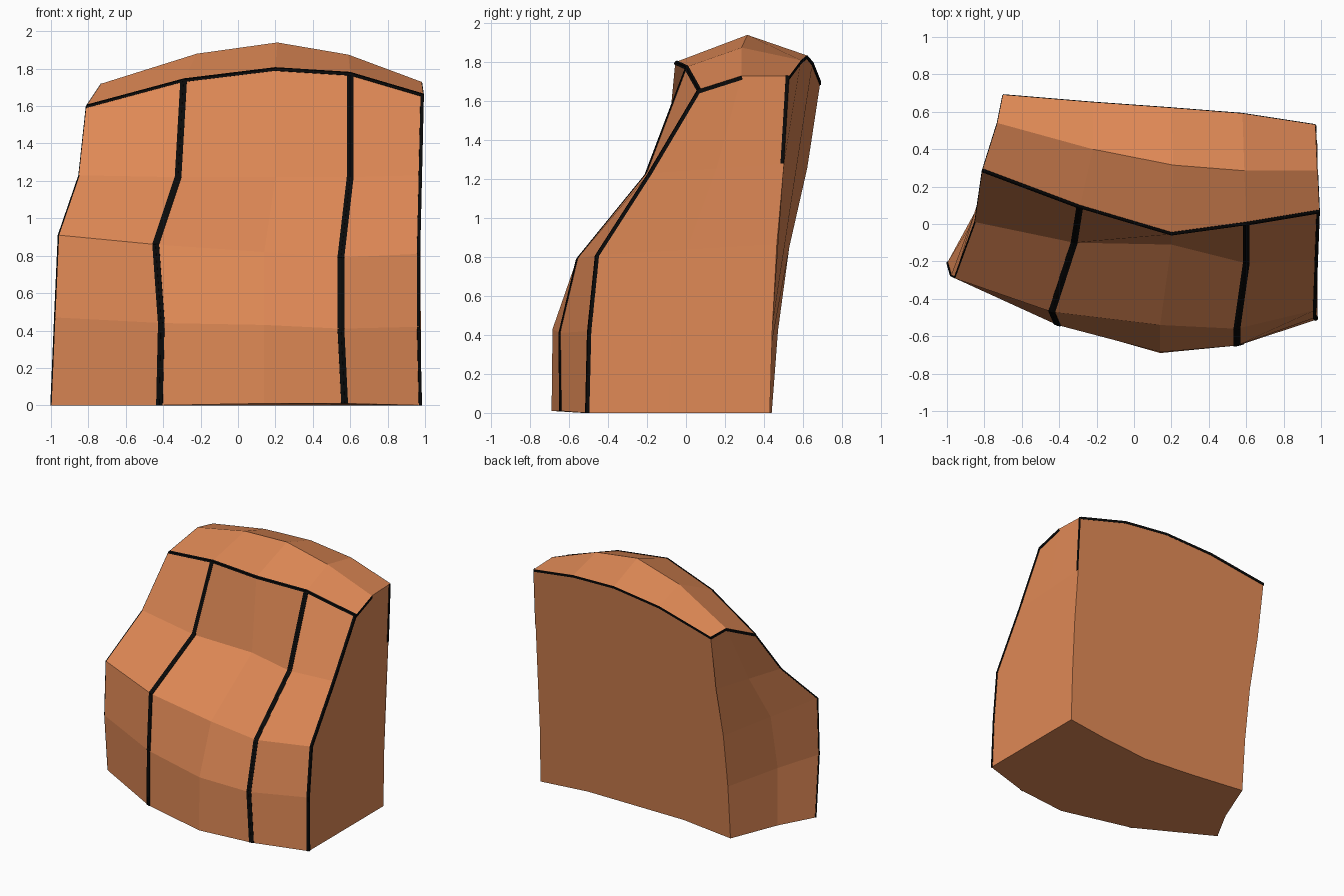
import bpy
import bmesh
from mathutils import Vector

# Remove the default cube only
default_cube = bpy.data.objects.get("Cube")
if default_cube:
    bpy.data.objects.remove(default_cube, do_unlink=True)


def make_material(name, colour):
    material = bpy.data.materials.new(name)
    material.use_nodes = True
    material.diffuse_color = colour
    shader = material.node_tree.nodes["Principled BSDF"]
    shader.inputs["Base Color"].default_value = colour
    shader.inputs["Roughness"].default_value = 0.9
    return material


clay = make_material("clay orange", (0.74, 0.25, 0.092, 1))
black = make_material("seam black", (0.003, 0.003, 0.003, 1))


def add_object(name, bm, material):
    mesh = bpy.data.meshes.new(name)
    bm.to_mesh(mesh)
    mesh.materials.append(material)
    bpy.context.collection.objects.link(bpy.data.objects.new(name, mesh))


# Vertical profiles: four rows up the front, brow, ridge, back rim
right_edge = [(-1, -.21, 0), (-.98, -.28, .47), (-.96, -.29, .91), (-.85, .01, 1.23),
              (-.81, .285, 1.6), (-.73, .54, 1.72), (-.7, .69, 1.7)]
right_seam = [(-.42, -.53, 0), (-.41, -.54, .44), (-.44, -.47, .86), (-.32, -.1, 1.22),
              (-.29, .09, 1.74), (-.22, .4, 1.88), (-.22, .65, 1.8)]
middle = [(.14, -.69, .01), (.14, -.685, .43), (.14, -.54, .82), (.2, -.11, 1.22),
          (.2, -.055, 1.8), (.21, .315, 1.94), (.2, .62, 1.835)]
left_seam = [(.57, -.645, .01), (.55, -.65, .41), (.55, -.56, .79), (.6, -.21, 1.22),
             (.6, 0, 1.775), (.59, .285, 1.875), (.58, .59, 1.81)]
left_edge = [(.98, -.51, 0), (.97, -.5, .42), (.97, -.46, .81), (.98, -.19, 1.23),
             (.99, .065, 1.66), (.98, .285, 1.73), (.97, .53, 1.73)]
back_feet = [(-.7, .44, 0), (-.24, .375, 0), (.17, .335, 0), (.6, .375, 0), (.98, .43, 0)]
BROW, RIDGE, RIM = 4, 5, 6

# Faceted body: front and cap
bm = bmesh.new()
profiles = (right_edge, right_seam, middle, left_seam, left_edge)
grid = [[bm.verts.new(p) for p in profile] for profile in profiles]
feet = [bm.verts.new(p) for p in back_feet]
for a, b in zip(grid, grid[1:]):
    for j in range(RIM):
        bm.faces.new((a[j], b[j], b[j + 1], a[j + 1]))


def back_corner(foot, rim):
    """Vertices of a slightly bowed back corner, floor to rim."""
    corner = [foot]
    for height, lean in ((.25, .13), (.5, .36), (.74, .73)):
        point = foot.co.lerp(rim.co, height)
        point.y = foot.co.y + (rim.co.y - foot.co.y) * lean
        corner.append(bm.verts.new(point))
    return corner + [rim]


def side_wall(front, back):
    """Fill a side with a middle column that rises to the ridge."""
    mids = []
    for k in range(BROW):
        mid = front[k].co.lerp(back[k].co, 0.5)
        if k < 2:
            mid.y -= 0.05
        mids.append(bm.verts.new(mid))
    rows = list(zip(front, mids + [front[RIDGE]], back))
    for low, high in zip(rows, rows[1:]):
        for i in range(2):
            bm.faces.new((low[i], low[i + 1], high[i + 1], high[i]))
    return mids[0]


right_back = back_corner(feet[0], grid[0][RIM])
left_back = back_corner(feet[-1], grid[-1][RIM])
right_mid = side_wall(grid[0], right_back)
left_mid = side_wall(grid[-1], left_back)

# Back wall and underside
rim = [column[RIM] for column in grid]
bm.faces.new(feet + left_back[1:BROW] + rim[::-1] + right_back[BROW - 1:0:-1])
bm.faces.new([column[0] for column in grid] + [left_mid] + feet[::-1] + [right_mid])
bmesh.ops.recalc_face_normals(bm, faces=bm.faces[:])
bm.normal_update()
add_object("faceted_body", bm, clay)


def make_seam(name, path, width, facing=None):
    """Lay thin strips on the faces beside a run of edges."""
    strips = bmesh.new()
    for a, b in zip(path, path[1:]):
        edge = bm.edges.get((a, b))
        for face in edge.link_faces:
            normal = face.normal
            if facing and normal.dot(facing) < 0.5:
                continue
            # Inward direction lies in the face, square to the edge
            inward = normal.cross(b.co - a.co).normalized() * width
            if inward.dot(face.calc_center_median() - a.co) < 0:
                inward.negate()
            lift = normal * 0.004
            corners = (a.co, b.co, b.co + inward, a.co + inward)
            base = [strips.verts.new(c - lift) for c in corners]
            top = [strips.verts.new(c + lift) for c in corners]
            strips.faces.new(top)
            for i in range(4):
                n = (i + 1) % 4
                strips.faces.new((base[i], base[n], top[n], top[i]))
    bmesh.ops.recalc_face_normals(strips, faces=strips.faces[:])
    add_object(name, strips, black)
    strips.free()


to_right, to_left, to_back = Vector((-1, 0, 0)), Vector((1, 0, 0)), Vector((0, 1, 0))

# Seams down the front and its edges
make_seam("right_front_seam", grid[1][:RIDGE], .018)
make_seam("left_front_seam", grid[3][:RIDGE], .018)
make_seam("left_edge_seam", grid[4][:RIDGE], .014)
make_seam("right_edge_seam", grid[0][:RIDGE], .01, to_right)

# Seams around the cap
make_seam("brow_seam", [column[BROW] for column in grid], .012)
make_seam("back_rim_seam", rim, .018, to_back)
make_seam("right_cap_seam", grid[0][BROW:], .02, to_right)
make_seam("left_cap_seam", grid[4][BROW:RIM], .02, to_left)
make_seam("left_back_seam", left_back[BROW - 1:], .018, to_left)
bm.free()
